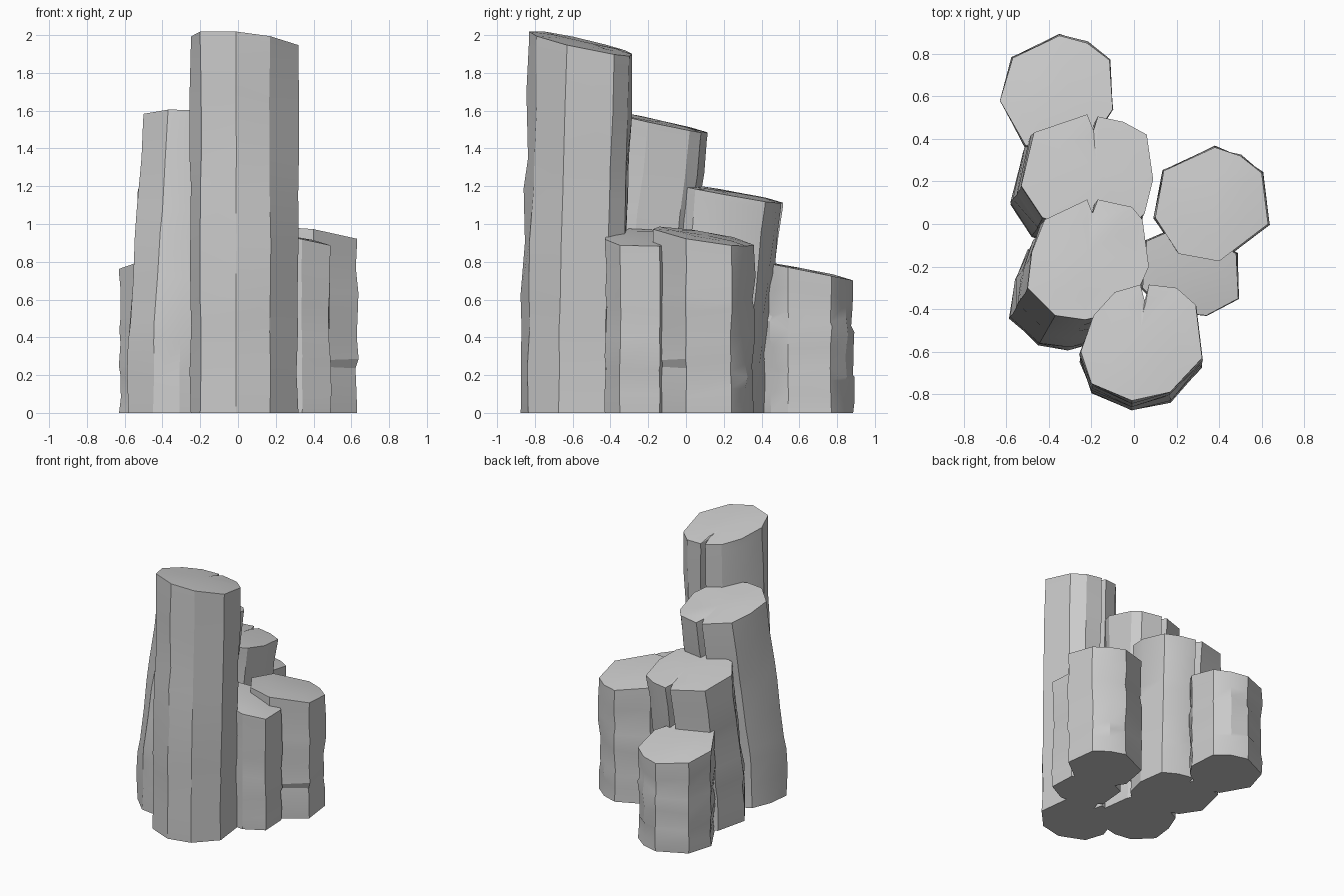
import bpy, bmesh, random
from mathutils import Vector, noise

cube = bpy.data.objects.get("Cube")
if cube:
    bpy.data.objects.remove(cube, do_unlink=True)

# One stone colour
stone = bpy.data.materials.new("grey stone")
stone.use_nodes = True
colour = (0.6, 0.6, 0.6, 1)
stone.diffuse_color = colour
stone.node_tree.nodes["Principled BSDF"].inputs["Base Color"].default_value = colour


def column(name, outline, height, slope, lean=(0, 0), notches=(), seed=1):
    """Loft a many-sided column up to a sloping top; outline runs anticlockwise."""
    rng = random.Random(seed)
    centre = sum((Vector(p) for p in outline), Vector((0, 0))) / len(outline)
    lean = Vector(lean)
    steps = (0, .12, .24, .3, .45, .6, .68, .84, .97, 1)

    def top(p):
        d = p - centre
        return height + slope[0] * d.x + slope[1] * d.y

    bm = bmesh.new()
    rings = []
    for t in steps:
        ring = []
        shift = lean * (1 - max(0, t - .2) / .8)
        for i, point in enumerate(outline):
            p = Vector(point)
            z = top(p) * t
            if 0 < t < .97:
                z += rng.uniform(-.025, .025)
                # Worn sides, with cracks cut deeper in the middle
                wear = rng.uniform(-.012, .01)
                if i in notches:
                    wear -= .03 + .05 * abs(noise.noise(Vector((seed, i, t * 5))))
                p += (p - centre).normalized() * wear
            p += shift
            ring.append(bm.verts.new((p.x, p.y, z)))
        rings.append(ring)

    n = len(outline)
    for low, high in zip(rings, rings[1:]):
        for i in range(n):
            j = (i + 1) % n
            bm.faces.new((low[i], low[j], high[j], high[i]))
    bm.faces.new(list(reversed(rings[0])))

    # Slightly crowned top
    crown = []
    for i, point in enumerate(outline):
        p = centre.lerp(Vector(point), .6)
        crown.append(bm.verts.new((p.x, p.y, top(p) + rng.uniform(.002, .012))))
    for i in range(n):
        j = (i + 1) % n
        bm.faces.new((rings[-1][i], rings[-1][j], crown[j], crown[i]))
    hub = bm.verts.new((centre.x, centre.y, height + .01))
    for i in range(n):
        bm.faces.new((crown[i], crown[(i + 1) % n], hub))

    bmesh.ops.recalc_face_normals(bm, faces=bm.faces)
    mesh = bpy.data.meshes.new(name)
    bm.to_mesh(mesh)
    bm.free()
    mesh.materials.append(stone)
    obj = bpy.data.objects.new(name, mesh)
    bpy.context.collection.objects.link(obj)
    bpy.ops.object.select_all(action='DESELECT')
    obj.select_set(True)
    bpy.context.view_layer.objects.active = obj
    bpy.ops.object.shade_smooth_by_angle(angle=.4)


# Tallest column at the front
column("tall_front_column",
       [(-.25, -.6), (-.2, -.75), (-.01, -.83), (.17, -.79), (.32, -.63), (.29, -.38),
        (.2, -.3), (.07, -.285), (.05, -.36), (.03, -.285), (-.09, -.32), (-.19, -.43)],
       1.945, (-.09, -.21), (0, -.045), (8,), 1)

# Second step
column("second_column",
       [(-.5, -.3), (-.37, -.43), (-.23, -.45), (-.02, -.4), (.07, -.2), (.04, .02),
        (-.01, .08), (-.17, .115), (-.195, .05), (-.22, .115), (-.42, .02), (-.48, -.13)],
       1.535, (-.04, -.21), (-.08, -.14), (8,), 2)

# Third step
column("third_column",
       [(-.53, .18), (-.43, .03), (-.25, -.03), (-.02, -.02), (.05, .05), (.09, .21),
        (.06, .42), (-.05, .48), (-.17, .505), (-.19, .44), (-.22, .515), (-.47, .43)],
       1.155, (-.04, -.18), (-.05, -.09), (9,), 3)

# Lowest step at the back
column("low_back_column",
       [(-.63, .58), (-.51, .37), (-.32, .33), (-.16, .45), (-.1, .54), (-.115, .77),
        (-.22, .85), (-.35, .885), (-.57, .78)],
       .755, (0, -.2), seed=4)

# Pair of short columns on the side
column("side_column",
       [(.1, .03), (.21, -.14), (.4, -.175), (.63, 0), (.6, .24), (.5, .32),
        (.38, .36), (.14, .25)],
       .93, (-.1, -.16), seed=5)
column("small_side_column",
       [(.04, -.3), (.15, -.41), (.34, -.43), (.49, -.35), (.48, -.14), (.25, 0),
        (.06, -.08)],
       .93, (-.2, -.03), seed=6)
